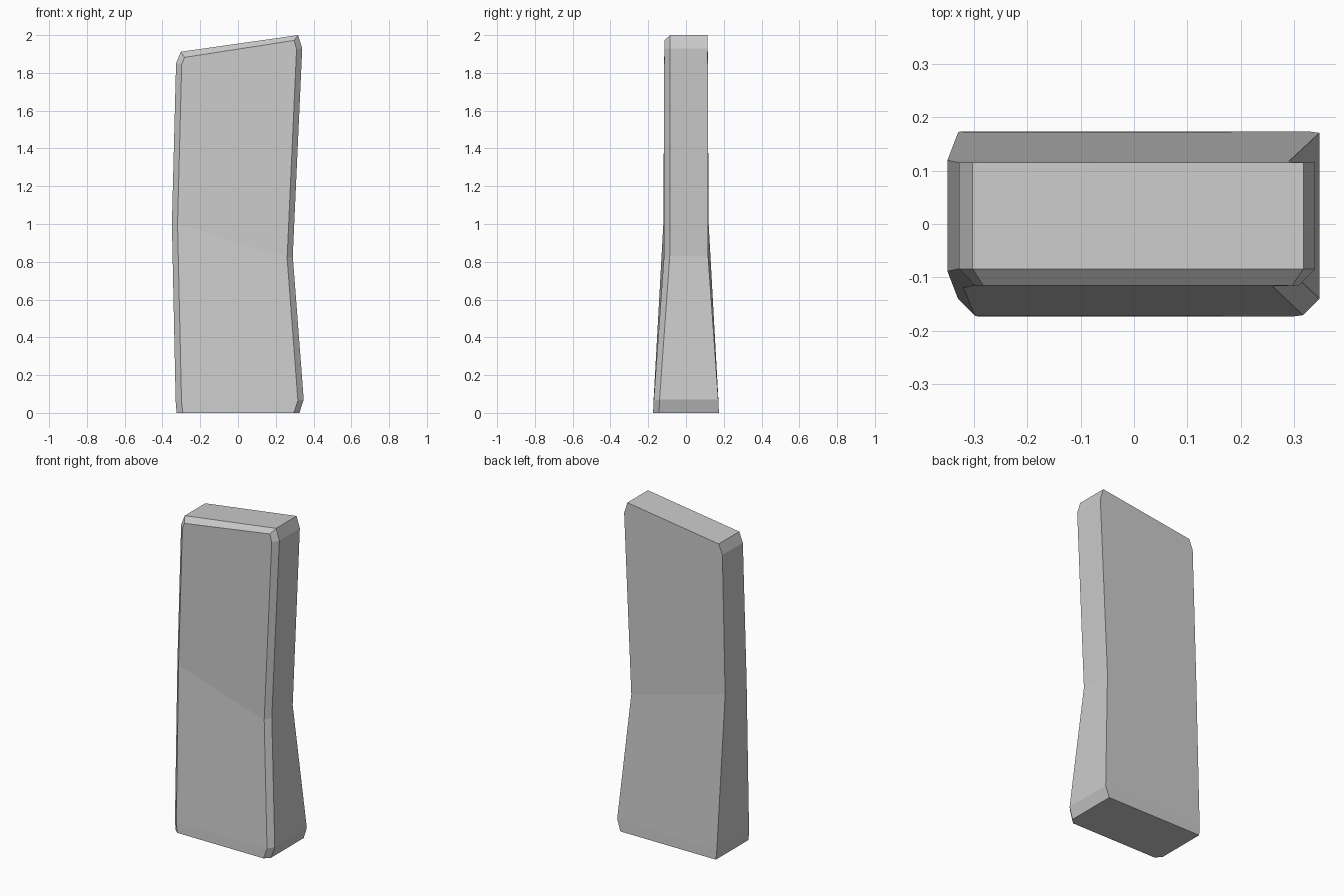
import bpy, bmesh

if "Cube" in bpy.data.objects:
    bpy.data.objects.remove(bpy.data.objects["Cube"])

# Slab outline seen from the front, and the smaller outline of the front face
outer = [(-.325, 0), (.325, 0), (.348, .07), (.29, .83), (.34, 1.93),
         (.318, 2.0), (-.303, 1.912), (-.328, 1.85), (-.35, 1.0), (-.33, .06)]
inner = [(-.292, 0), (.295, 0), (.317, .065), (.26, .82), (.31, 1.925),
         (.297, 1.972), (-.283, 1.882), (-.298, 1.845), (-.32, 1.0), (-.299, .06)]
# Half thickness at each outline point: flared foot, slim upper part
half = [.174, .174, .171, .117, .115, .115, .115, .115, .12, .172]
bevel = .031

bm = bmesh.new()


def ring(points, side, inset):
    return [bm.verts.new((x, side * (h - inset), z))
            for (x, z), h in zip(points, half)]


back = ring(outer, 1, 0)
rim = ring(outer, -1, bevel)
front = ring(inner, -1, 0)
n = len(outer)

# Sides and bevelled front edge
for i in range(1, n):
    j = (i + 1) % n
    bm.faces.new((back[i], back[j], rim[j], rim[i]))
    bm.faces.new((rim[i], rim[j], front[j], front[i]))

# Flat underside
bm.faces.new((back[0], back[1], rim[1], front[1], front[0], rim[0]))

# Front and back, each folded into foot strip, lower and upper panels
for r in (back, front):
    for panel in ((0, 1, 2, 9), (9, 2, 3, 8), (8, 3, 4, 5, 6, 7)):
        bm.faces.new([r[k] for k in panel])

bmesh.ops.recalc_face_normals(bm, faces=bm.faces)
mesh = bpy.data.meshes.new("stone_slab")
bm.to_mesh(mesh)
bm.free()
slab = bpy.data.objects.new("stone_slab", mesh)
bpy.context.collection.objects.link(slab)
